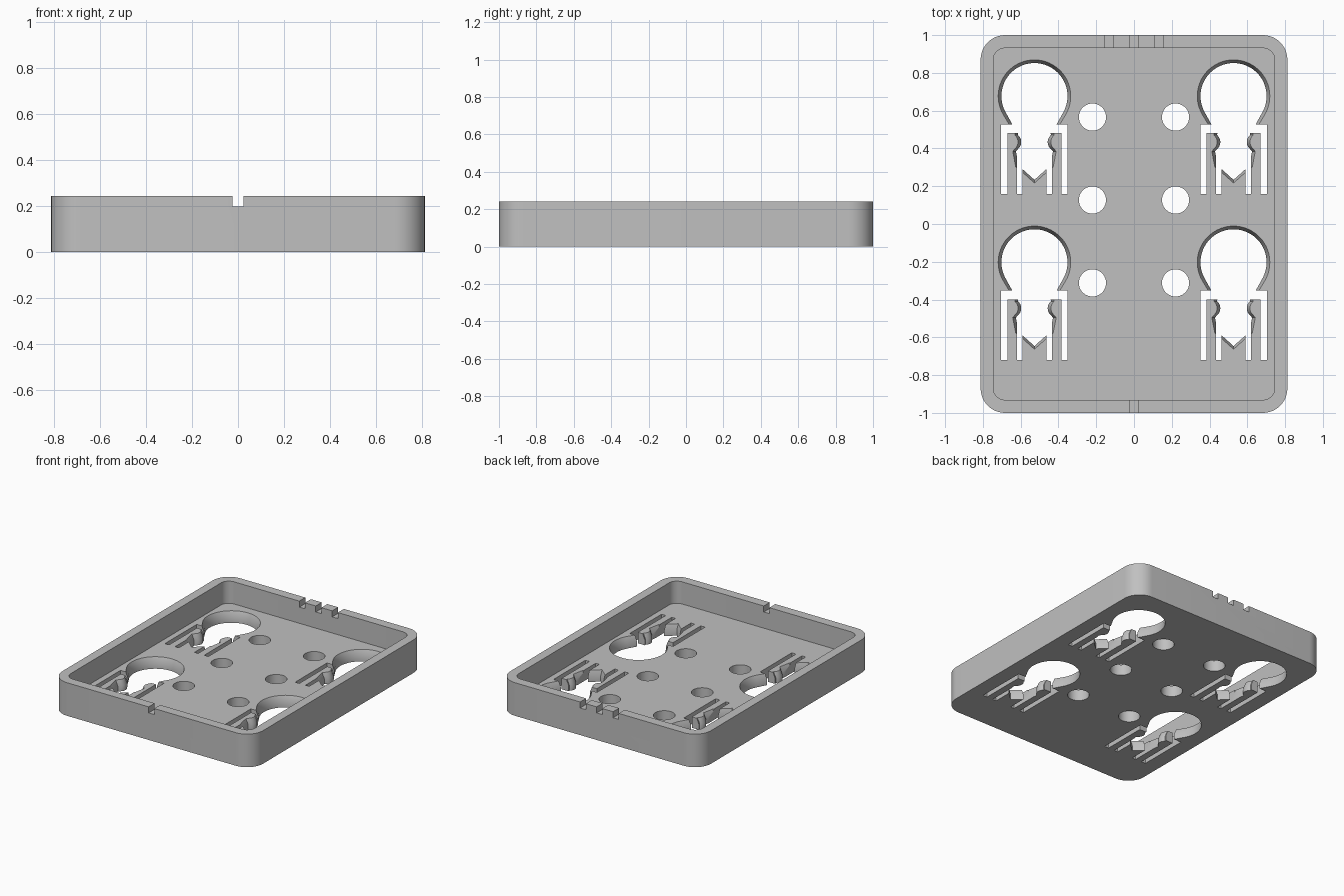
import bpy
import bmesh
from math import sin, cos, pi, radians

if "Cube" in bpy.data.objects:
    bpy.data.objects.remove(bpy.data.objects["Cube"])

HEIGHT, FLOOR, RIM = 0.242, 0.08, 0.198   # total height, floor top, notch bottom
grey = bpy.data.materials.new("light_grey")
grey.use_nodes = True
grey.diffuse_color = (0.53, 0.53, 0.53, 1)
grey.node_tree.nodes["Principled BSDF"].inputs["Base Color"].default_value = grey.diffuse_color


def arc(cx, cy, r, a0, a1, n):
    """Points along an arc, angles in degrees."""
    angles = [radians(a0 + (a1 - a0) * i / n) for i in range(n + 1)]
    return [(cx + r * cos(a), cy + r * sin(a)) for a in angles]


def rounded_rect(hx, hy, r):
    pts = []
    for i, (sx, sy) in enumerate([(1, 1), (-1, 1), (-1, -1), (1, -1)]):
        pts += arc(sx * (hx - r), sy * (hy - r), r, 90 * i, 90 * i + 90, 12)
    return pts


def loft(name, layers):
    """Closed solid through (outline, z) layers with equal point counts."""
    bm = bmesh.new()
    rings = [[bm.verts.new((x, y, z)) for x, y in pts] for pts, z in layers]
    for low, high in zip(rings, rings[1:]):
        for i in range(len(low)):
            j = (i + 1) % len(low)
            bm.faces.new((low[i], low[j], high[j], high[i]))
    bm.faces.new(rings[0][::-1])
    bm.faces.new(rings[-1])
    bmesh.ops.recalc_face_normals(bm, faces=bm.faces)
    mesh = bpy.data.meshes.new(name)
    bm.to_mesh(mesh)
    bm.free()
    mesh.materials.append(grey)
    obj = bpy.data.objects.new(name, mesh)
    bpy.context.collection.objects.link(obj)
    return obj


def cut(target, cutter):
    """Subtract the cutter, then discard it."""
    cutter.hide_render = True
    mod = target.modifiers.new("cut", 'BOOLEAN')
    mod.operation, mod.solver, mod.object = 'DIFFERENCE', 'EXACT', cutter
    bpy.context.view_layer.objects.active = target
    bpy.ops.object.modifier_apply(modifier=mod.name)
    bpy.data.objects.remove(cutter)


def cut_box(target, x0, x1, y0, y1, z0, z1):
    pts = [(x0, y0), (x1, y0), (x1, y1), (x0, y1)]
    cut(target, loft("box_cutter", [(pts, z0), (pts, z1)]))


def keyhole(cx, cy, grow):
    """Round opening, pinched neck, pocket and pointed end, widened by grow."""
    half = arc(0, 0, 0.175 + grow, 90, -30, 24)
    half += [(0.117 + grow, -0.15), (0.085 + grow, -0.19)]
    # rounded catches that pinch the neck
    half += arc(0.118 + grow, -0.243, 0.048, 130, 230, 10)
    half += [(0.098 + grow, -0.293), (0.082 + grow, -0.375), (0.065, -0.385 - grow), (0, -0.443 - grow)]
    mirrored = [(-x, y) for x, y in half[-2:0:-1]]
    return [(cx + x, cy + y) for x, y in half + mirrored]


# Tray shell
tray = loft("tray", [(rounded_rect(0.812, 1.0, 0.13), 0), (rounded_rect(0.812, 1.0, 0.13), HEIGHT)])
inner = rounded_rect(0.745, 0.931, 0.062)
cut(tray, loft("cavity_cutter", [(inner, FLOOR), (inner, 0.4)]))

# Keyhole openings with spring arms
for cx in (-0.527, 0.527):
    for cy in (-0.203, 0.677):
        base, top = keyhole(cx, cy, 0), keyhole(cx, cy, 0.017)
        cut(tray, loft("keyhole_cutter", [(base, -0.05), (base, 0.04), (top, FLOOR), (top, 0.15)]))
        cut_box(tray, cx - 0.176, cx + 0.176, cy - 0.196, cy - 0.15, -0.06, 0.16)
        for s in (-1, 1):
            for near, far, start in ((0.142, 0.176, 0.16), (0.063, 0.093, 0.31)):
                x0, x1 = sorted((cx + s * near, cx + s * far))
                cut_box(tray, x0, x1, cy - 0.518, cy - start, -0.07, 0.17)

# Round floor holes
for x in (-0.22, 0.22):
    for y in (-0.312, 0.127, 0.566):
        ring = arc(x, y, 0.072, 0, 350, 35)
        cut(tray, loft("hole_cutter", [(ring, -0.05), (ring, 0.15)]))

# Rim notches: one in front, three at the back
for x, y in ((0, -0.97), (0, 0.97), (-0.133, 0.97), (0.133, 0.97)):
    cut_box(tray, x - 0.023, x + 0.023, y - 0.06, y + 0.06, RIM, 0.4)

bpy.ops.object.select_all(action='DESELECT')
tray.select_set(True)
bpy.context.view_layer.objects.active = tray
bpy.ops.object.shade_smooth_by_angle(angle=radians(25))
